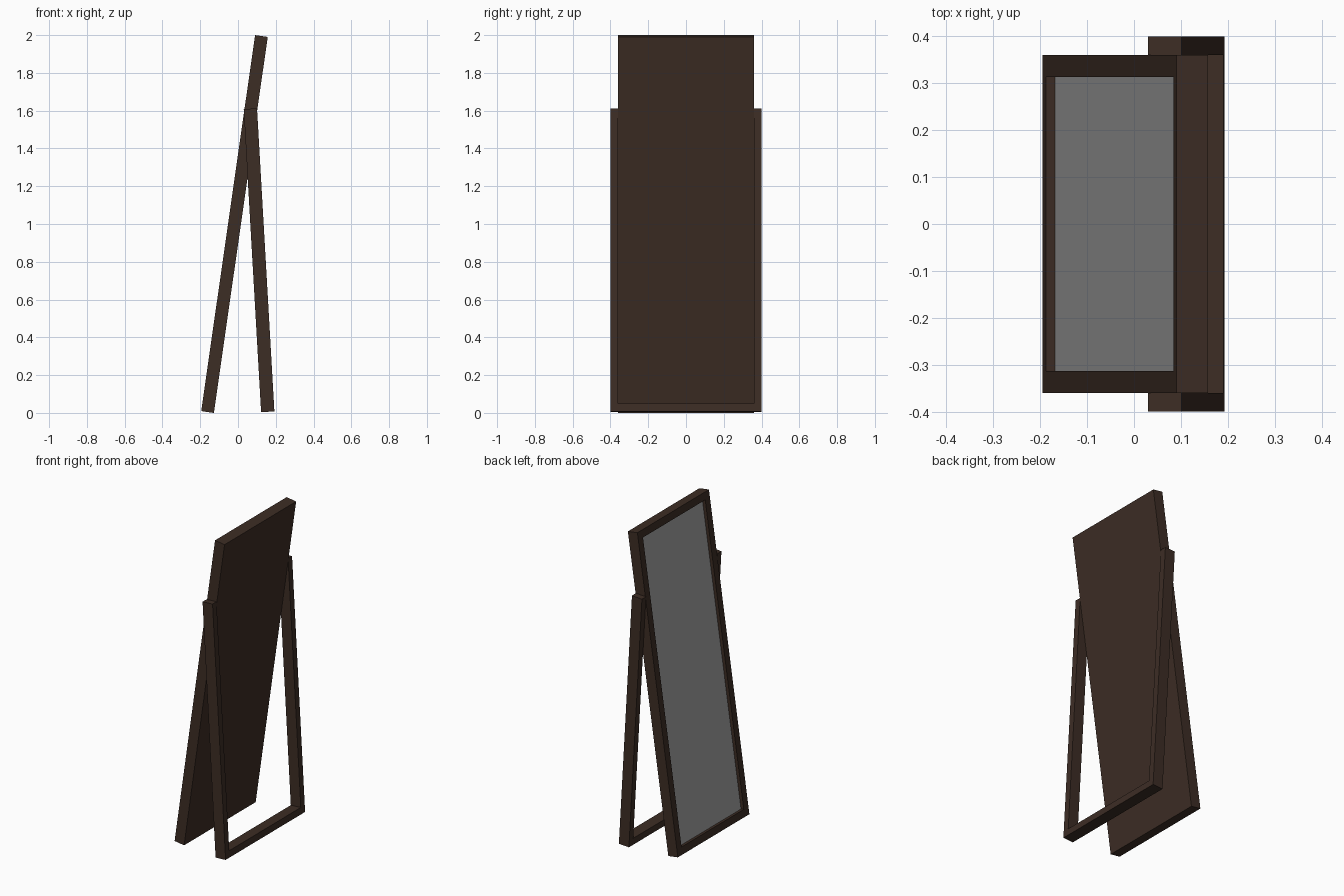
import bpy, bmesh, math
from mathutils import Matrix, Vector

if "Cube" in bpy.data.objects:
    bpy.data.objects.remove(bpy.data.objects["Cube"])


def material(name, rgb):
    m = bpy.data.materials.new(name)
    m.diffuse_color = (*rgb, 1)
    m.use_nodes = True
    m.node_tree.nodes["Principled BSDF"].inputs["Base Color"].default_value = m.diffuse_color
    return m


wood = material("dark brown wood", (0.046, 0.026, 0.018))
glass = material("grey mirror glass", (0.38, 0.38, 0.38))


def box(name, size, local, origin, tilt, recess=None):
    """Box placed at 'local' inside a frame at 'origin' leaning about Y by 'tilt'."""
    bm = bmesh.new()
    bmesh.ops.create_cube(bm, size=1)
    bmesh.ops.scale(bm, vec=size, verts=bm.verts)
    if recess:
        # inset the front (-x) face and sink it to hold the mirror
        border, depth = recess
        bm.normal_update()
        face = min(bm.faces, key=lambda f: f.normal.x)
        bmesh.ops.inset_region(bm, faces=[face], thickness=border, use_even_offset=True)
        face = bmesh.ops.extrude_discrete_faces(bm, faces=[face])["faces"][0]
        bmesh.ops.translate(bm, vec=(depth, 0, 0), verts=face.verts)
        face.material_index = 1
    bmesh.ops.recalc_face_normals(bm, faces=bm.faces)
    me = bpy.data.meshes.new(name)
    bm.to_mesh(me)
    bm.free()
    me.materials.append(wood)
    if recess:
        me.materials.append(glass)
    ob = bpy.data.objects.new(name, me)
    bpy.context.collection.objects.link(ob)
    ob.matrix_world = (Matrix.Translation(origin) @ Matrix.Rotation(tilt, 4, 'Y')
                       @ Matrix.Translation(Vector(local)))
    return ob


# leaning framed mirror panel
box("mirror_panel", (0.0677, 0.72, 2.011), (0, 0, 0),
    (-0.0186, 0, 1.0), math.radians(8.15), recess=(0.047, 0.02))

# rear stand: two side legs joined by a low crossbar
stand = (0.1115, 0, 0.808)
lean = math.radians(-3.28)
leg_len, leg_depth = 1.607, 0.0705
for side, name in ((-1, "front_leg"), (1, "back_leg")):
    box(name, (leg_depth, 0.04, leg_len), (0, side * 0.38, 0), stand, lean)
box("crossbar", (leg_depth, 0.72, 0.043), (0, 0, -leg_len / 2 + 0.0215), stand, lean)
